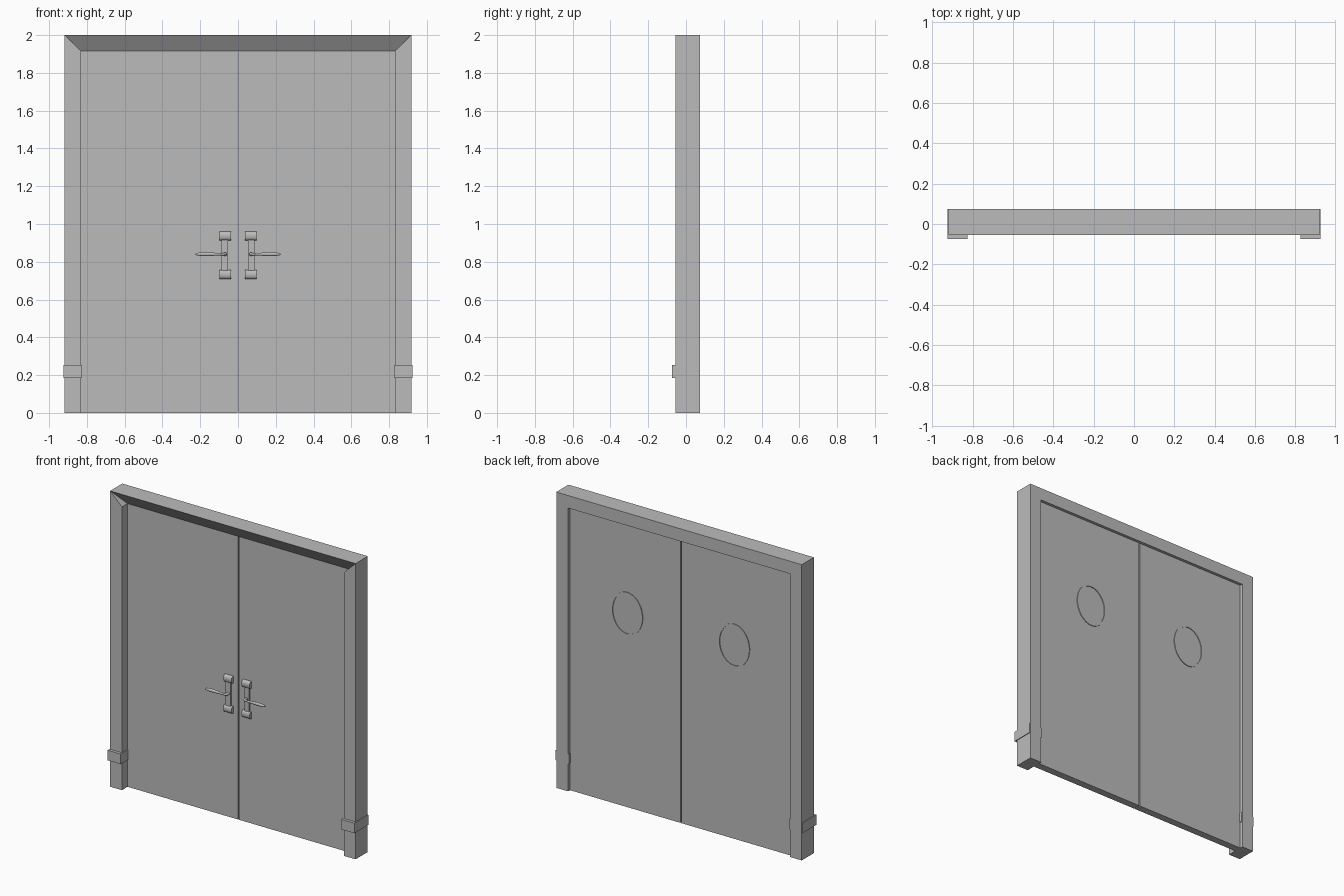
import bpy, bmesh, math

if "Cube" in bpy.data.objects:
    bpy.data.objects.remove(bpy.data.objects["Cube"], do_unlink=True)

grey = bpy.data.materials.new("plain_grey")
grey.use_nodes = True
grey.diffuse_color = (0.5, 0.5, 0.5, 1)
grey.node_tree.nodes["Principled BSDF"].inputs["Base Color"].default_value = (0.5, 0.5, 0.5, 1)

HALF, INNER = 0.918, 0.83          # frame outer and inner half widths
TOP, HEAD = 2.0, 1.915             # frame top and underside of header
FRONT, BACK = -0.055, 0.075        # frame faces
DOOR_FRONT, DOOR_BACK = 0.005, 0.055


def finish(name, data, mirror=False):
    obj = bpy.data.objects.new(name, data)
    bpy.context.collection.objects.link(obj)
    data.materials.append(grey)
    if mirror:
        obj.modifiers.new("mirror", 'MIRROR')
    return obj


def prism(name, outline, lo, hi, axis='Y', mirror=False, move=None):
    """Extrude an outline of (x, z) along y, or of (y, z) along x."""
    bm = bmesh.new()
    place = (lambda a, z, d: (a, d, z)) if axis == 'Y' else (lambda a, z, d: (d, a, z))
    face = bm.faces.new([bm.verts.new(place(a, z, lo)) for a, z in outline])
    new = bmesh.ops.extrude_face_region(bm, geom=[face])["geom"]
    for v in new:
        if isinstance(v, bmesh.types.BMVert):
            if axis == 'Y':
                v.co.y = hi
            else:
                v.co.x = hi
    if move:
        for v in bm.verts:
            move(v)
    bmesh.ops.recalc_face_normals(bm, faces=bm.faces)
    mesh = bpy.data.meshes.new(name)
    bm.to_mesh(mesh)
    bm.free()
    return finish(name, mesh, mirror)


def box(name, x0, x1, y0, y1, z0, z1):
    return prism(name, [(x0, z0), (x1, z0), (x1, z1), (x0, z1)], y0, y1, mirror=True)


def smooth(obj):
    bpy.ops.object.select_all(action='DESELECT')
    obj.select_set(True)
    bpy.context.view_layer.objects.active = obj
    bpy.ops.object.shade_smooth_by_angle(angle=math.radians(40))


# Frame: mitred jambs and a header whose front slopes back to the doors
prism("door_jambs", [(INNER, 0), (HALF, 0), (HALF, TOP), (INNER, HEAD)], FRONT, BACK, mirror=True)


def slope_front(v):
    if v.co.z < TOP - 0.01 and v.co.y < 0:
        v.co.y = DOOR_FRONT


prism("door_header", [(-INNER, HEAD), (INNER, HEAD), (HALF, TOP), (-HALF, TOP)],
      FRONT, BACK, move=slope_front)

# Bands round the foot of each jamb
box("jamb_bands", INNER - 0.005, HALF + 0.005, -0.075, BACK - 0.001, 0.185, 0.253)

# Pair of door leaves with a narrow gap between them
box("door_leaves", 0.003, INNER, DOOR_FRONT, DOOR_BACK, 0, HEAD)

# Oval window rims on the back
bm = bmesh.new()
SIDES = 48
rings = []
for inset, depth in ((0, 0), (0, 0.005), (0.008, 0.005), (0.008, 0)):
    rings.append([bm.verts.new((0.4 + (0.116 - inset) * math.cos(t), DOOR_BACK + depth,
                                1.31 + (0.144 - inset) * math.sin(t)))
                  for t in (math.tau * i / SIDES for i in range(SIDES))])
for a, b in zip(rings, rings[1:] + rings[:1]):
    for i in range(SIDES):
        j = (i + 1) % SIDES
        bm.faces.new((a[i], a[j], b[j], b[i]))
bmesh.ops.recalc_face_normals(bm, faces=bm.faces)
mesh = bpy.data.meshes.new("window_rims")
bm.to_mesh(mesh)
bm.free()
smooth(finish("window_rims", mesh, True))

# Handle plates with a rounded block at each end
box("handle_plates", 0.052, 0.088, DOOR_FRONT - 0.012, DOOR_FRONT, 0.74, 0.93)
for label, z in (("lower", 0.733), ("upper", 0.937)):
    arc = [(DOOR_FRONT - 0.022 * math.sin(t) ** 0.6, z + 0.024 * math.cos(t))
           for t in (math.pi * i / 12 for i in range(13))]
    smooth(prism(label + "_plate_ends", arc, 0.038, 0.098, axis='X', mirror=True))

# Lever handles swelling towards the grip
curve = bpy.data.curves.new("lever_handles", 'CURVE')
curve.dimensions = '3D'
curve.bevel_depth = 0.01
curve.bevel_resolution = 3
curve.use_fill_caps = True
path = [(0.068, 0, 0.9), (0.068, -0.024, 0.9), (0.074, -0.031, 0.8), (0.09, -0.033, 0.6),
        (0.13, -0.031, 0.85), (0.16, -0.03, 1.05), (0.19, -0.03, 1.0),
        (0.215, -0.03, 0.75), (0.225, -0.03, 0.35)]
spline = curve.splines.new('POLY')
spline.points.add(len(path) - 1)
for p, (x, y, r) in zip(spline.points, path):
    p.co = (x, y, 0.84, 1)
    p.radius = r
lever = finish("lever_handles", curve, True)
bpy.ops.object.select_all(action='DESELECT')
lever.select_set(True)
bpy.context.view_layer.objects.active = lever
bpy.ops.object.convert(target='MESH')
smooth(bpy.context.view_layer.objects.active)
